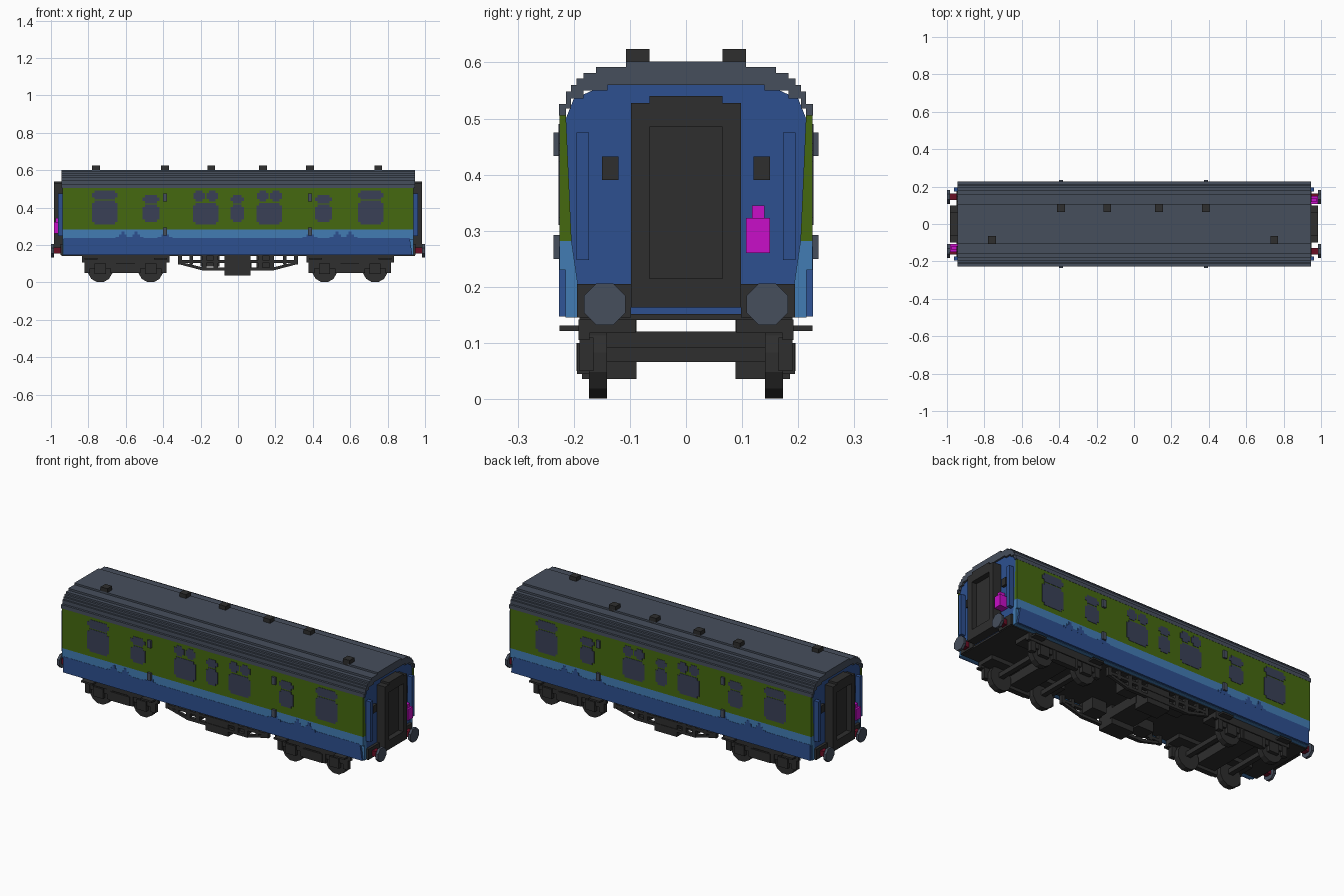
import bpy, bmesh, math
from mathutils import Matrix, Vector

cube = bpy.data.objects.get("Cube")
if cube:
    bpy.data.objects.remove(cube, do_unlink=True)


def material(name, rgb):
    lin = [(c / 255 / 12.92) if c < 11 else ((c / 255 + 0.055) / 1.055) ** 2.4 for c in rgb]
    m = bpy.data.materials.new(name)
    m.use_nodes = True
    m.diffuse_color = (*lin, 1)
    m.node_tree.nodes["Principled BSDF"].inputs["Base Color"].default_value = (*lin, 1)
    return m


GREEN = material("green", (69, 105, 16))
LIGHT = material("light blue", (66, 124, 180))
BLUE = material("dark blue", (45, 80, 144))
GREY = material("roof grey", (70, 78, 92))
GLASS = material("window glass", (58, 64, 86))
BLACK = material("black", (46, 46, 46))
MAGENTA = material("magenta", (200, 14, 200))
MAROON = material("maroon", (105, 14, 36))


def finish(name, bm, mat):
    bmesh.ops.recalc_face_normals(bm, faces=bm.faces)
    me = bpy.data.meshes.new(name)
    bm.to_mesh(me)
    bm.free()
    me.materials.append(mat)
    ob = bpy.data.objects.new(name, me)
    bpy.context.collection.objects.link(ob)
    return ob


def boxes(name, mat, items):
    """One object from boxes given as (x0, x1, y0, y1, z0, z1)."""
    bm = bmesh.new()
    for x0, x1, y0, y1, z0, z1 in items:
        mid = Vector(((x0 + x1) / 2, (y0 + y1) / 2, (z0 + z1) / 2))
        size = Matrix.Diagonal((abs(x1 - x0), abs(y1 - y0), abs(z1 - z0), 1))
        bmesh.ops.create_cube(bm, size=1, matrix=Matrix.Translation(mid) @ size)
    return finish(name, bm, mat)


def prisms(name, mat, outlines, axis, a, b):
    """Extrude outlines along x (points y,z) or y (points x,z) from a to b."""
    bm = bmesh.new()
    for pts in outlines:
        place = (lambda p, d: (d, p[0], p[1])) if axis == "x" else (lambda p, d: (p[0], d, p[1]))
        face = bm.faces.new([bm.verts.new(place(p, a)) for p in pts])
        out = bmesh.ops.extrude_face_region(bm, geom=[face])
        shift = (b - a, 0, 0) if axis == "x" else (0, b - a, 0)
        bmesh.ops.translate(bm, vec=shift, verts=[v for v in out["geom"] if isinstance(v, bmesh.types.BMVert)])
    return finish(name, bm, mat)


def drums(name, mat, items, axis, sides):
    """Cylinders given as (centre, radius, length)."""
    rot = Matrix.Rotation(math.pi / 2, 4, "Y" if axis == "x" else "X")
    spin = Matrix.Rotation(math.pi / sides, 4, "Z")
    bm = bmesh.new()
    for c, r, length in items:
        bmesh.ops.create_cone(bm, cap_ends=True, segments=sides, radius1=r, radius2=r, depth=length,
                              matrix=Matrix.Translation(c) @ rot @ spin)
    return finish(name, bm, mat)


def both(half):
    """Close a half outline of (y, z) points with its mirror image."""
    return half + [(-y, z) for y, z in reversed(half)]


def stepped(profile):
    """Turn (width, top) pairs into stair-shaped points."""
    pts, z = [], profile[0][1]
    for y, top in profile[1:]:
        pts += [(y, z), (y, top)]
        z = top
    return pts


def pane(x0, x1, z0, z1, n=0.013):
    """Window outline with notched corners."""
    return [(x0 + n, z0), (x1 - n, z0), (x1 - n, z0 + n), (x1, z0 + n), (x1, z1 - n), (x1 - n, z1 - n),
            (x1 - n, z1), (x0 + n, z1), (x0 + n, z1 - n), (x0, z1 - n), (x0, z0 + n), (x0 + n, z0 + n)]


# Body core, whose ends form the end walls
core = [(0.193, 0.15), (0.193, 0.2), (0.204, 0.28), (0.214, 0.5), (0.2, 0.535), (0.14, 0.562)]
prisms("body_core", BLUE, [both(core)], "x", -0.935, 0.935)

# Stepped roof shell
outer = stepped([(0, 0.505), (0.226, 0.526), (0.214, 0.548), (0.205, 0.56), (0.195, 0.571),
                 (0.183, 0.581), (0.16, 0.592), (0.107, 0.602)])
inner = stepped([(0, 0.505), (0.214, 0.518), (0.205, 0.536), (0.183, 0.55), (0.14, 0.56)])
ring = outer + [(-y, z) for y, z in reversed(outer)] + \
    [(-y, z) for y, z in inner] + list(reversed(inner))
prisms("roof", GREY, [ring], "x", -0.945, 0.945)

# Roof vents
vents = [(-0.39, 0.086), (-0.143, 0.086), (0.133, 0.086), (0.385, 0.086), (-0.76, -0.086), (0.75, -0.086)]
boxes("roof_vents", BLACK, [(x - 0.021, x + 0.021, y - 0.021, y + 0.021, 0.59, 0.624) for x, y in vents])

# Window panes: wide end windows, small windows and paired top lights
panes = []
for c in (-0.713, 0.71):
    panes += [pane(c - 0.068, c + 0.068, 0.31, 0.437), pane(c - 0.068, c + 0.068, 0.442, 0.49)]
for c, w in ((-0.465, 0.045), (-0.004, 0.036), (0.458, 0.045)):
    panes += [pane(c - w, c + w, 0.323, 0.416), pane(c - w, c + w, 0.422, 0.468)]
for c in (-0.173, 0.168):
    panes += [pane(c - 0.068, c + 0.068, 0.31, 0.424),
              pane(c - 0.066, c - 0.004, 0.432, 0.49), pane(c + 0.004, c + 0.066, 0.432, 0.49)]

# Small stepped peaks rising from the lower band
peaks = []
for c in (-0.615, -0.545, -0.39, 0.385, 0.53, 0.6):
    half = [(0.04, 0.23), (0.04, 0.242), (0.02, 0.242), (0.02, 0.256), (0.008, 0.256), (0.008, 0.272)]
    peaks.append([(c + x, z) for x, z in half] + [(c - x, z) for x, z in reversed(half)])

for s, side in ((1, "left"), (-1, "right")):
    flip = lambda pts: [(s * y, z) for y, z in pts]
    # Side panels and painted bands
    prisms(side + "_upper_panel", GREEN,
           [flip([(0.204, 0.282), (0.225, 0.282), (0.225, 0.506), (0.214, 0.506)])], "x", -0.938, 0.938)
    prisms(side + "_lower_panel", LIGHT,
           [flip([(0.192, 0.145), (0.215, 0.145), (0.215, 0.23), (0.225, 0.23), (0.225, 0.282),
                  (0.204, 0.282), (0.192, 0.2)])], "x", -0.938, 0.938)
    prisms(side + "_dark_band", BLUE,
           [[(-0.932, 0.147), (0.932, 0.147), (0.918, 0.237), (-0.932, 0.237)]], "y", s * 0.21, s * 0.2262)
    prisms(side + "_band_peaks", BLUE, peaks, "y", s * 0.22, s * 0.2265)
    prisms(side + "_windows", GLASS, panes, "y", s * 0.221, s * 0.2268)
    # Door lamps
    boxes(side + "_door_lamps", GREY, [(x - 0.011, x + 0.011, s * 0.22, s * 0.236, z, z + 0.042)
                                       for x in (-0.39, 0.385) for z in (0.25, 0.433)])

# Floor
boxes("underframe", BLACK, [(-0.945, 0.945, -0.19, 0.19, 0.141, 0.152)])

for e, end in ((1, "left"), (-1, "right")):
    X = lambda v: e * v
    # Gangway with recessed door
    boxes(end + "_gangway", BLACK, [
        (X(0.93), X(0.955), -0.07, 0.07, 0.2, 0.5),
        (X(0.93), X(0.985), 0.065, 0.098, 0.163, 0.528), (X(0.93), X(0.985), -0.098, -0.065, 0.163, 0.528),
        (X(0.93), X(0.985), -0.065, 0.065, 0.163, 0.215), (X(0.93), X(0.985), -0.065, 0.065, 0.485, 0.54)])
    # Buffer beams, buffers, handrails and brackets
    beams, shanks, heads, rails, brackets = [], [], [], [], []
    for s in (1, -1):
        beams += [(X(0.92), X(0.95), s * 0.098, s * 0.194, 0.145, 0.205)]
        shanks += [(X(0.945), X(0.986), s * 0.128, s * 0.162, 0.155, 0.186)]
        heads += [((X(0.9925), s * 0.145, 0.169), 0.04, 0.015)]
        rails += [(X(0.93), X(0.962), s * 0.173, s * 0.195, 0.248, 0.475)]
        brackets += [(X(0.93), X(0.95), s * 0.12, s * 0.15, 0.39, 0.432)]
    boxes(end + "_buffer_beams", BLACK, beams)
    boxes(end + "_buffer_shanks", MAROON, shanks)
    drums(end + "_buffer_heads", GREY, heads, "x", 8)
    boxes(end + "_handrails", BLUE, rails)
    boxes(end + "_lamp_brackets", BLACK, brackets)
    # Tail lamp
    boxes(end + "_tail_lamp", MAGENTA, [(X(0.935), X(0.985), e * 0.107, e * 0.15, 0.26, 0.323),
                                        (X(0.945), X(0.975), e * 0.118, e * 0.14, 0.323, 0.345)])

    # Bogie: cross members, then mirrored frames, axleboxes, springs and steps
    c = X(0.6)
    axles = (c - 0.137, c + 0.133)
    parts = [(c - 0.055, c + 0.055, -0.18, 0.18, 0.067, 0.12)]
    wheels = []
    for a in axles:
        parts.append((a - 0.014, a + 0.014, -0.15, 0.15, 0.066, 0.092))
        wheels += [((a, s * 0.157, 0.066), 0.067, 0.032) for s in (1, -1)]
    for s in (1, -1):
        parts += [(c - 0.235, c + 0.235, s * 0.09, s * 0.18, 0.118, 0.142),
                  (c - 0.235, c + 0.235, s * 0.172, s * 0.192, 0.105, 0.142),
                  (c - 0.2, c + 0.2, s * 0.172, s * 0.185, 0.075, 0.11),
                  (c - 0.06, c + 0.06, s * 0.165, s * 0.195, 0.05, 0.1),
                  (c - 0.22, c - 0.15, s * 0.18, s * 0.225, 0.121, 0.131),
                  (c + 0.15, c + 0.22, s * 0.18, s * 0.225, 0.121, 0.131)]
        for a in axles:
            parts += [(a - 0.03, a + 0.03, s * 0.172, s * 0.194, 0.045, 0.1),
                      (a - 0.085, a - 0.055, s * 0.165, s * 0.19, 0.05, 0.11),
                      (a + 0.055, a + 0.085, s * 0.165, s * 0.19, 0.05, 0.11)]
    boxes(end + "_bogie_frame", BLACK, parts)
    drums(end + "_wheels", BLACK, wheels, "y", 12)

# Equipment slung under the middle
gear = [(-0.072, 0.072, -0.1, 0.1, 0.067, 0.12)]
truss = []
for s in (1, -1):
    gear += [(-0.072, 0.068, s * 0.088, s * 0.185, 0.036, 0.142), (-0.2, -0.1, s * 0.09, s * 0.17, 0.085, 0.142),
             (0.1, 0.19, s * 0.09, s * 0.17, 0.08, 0.142), (-0.19, 0.19, s * 0.168, s * 0.188, 0.064, 0.08),
             (-0.32, 0.32, s * 0.168, s * 0.188, 0.104, 0.12)]
    gear += [(x - 0.012, x + 0.012, s * 0.168, s * 0.188, 0.07, 0.142) for x in (-0.18, -0.12, 0.12, 0.18)]
    gear += [(x - 0.01, x + 0.01, s * 0.168, s * 0.188, 0.095, 0.142) for x in (-0.31, -0.25, 0.25, 0.31)]
boxes("underfloor_equipment", BLACK, gear)
for s, side in ((1, "left"), (-1, "right")):
    prisms(side + "_truss_braces", BLACK,
           [[(m * 0.32, 0.112), (m * 0.32, 0.098), (m * 0.19, 0.064), (m * 0.18, 0.078)] for m in (1, -1)],
           "y", s * 0.17, s * 0.186)
